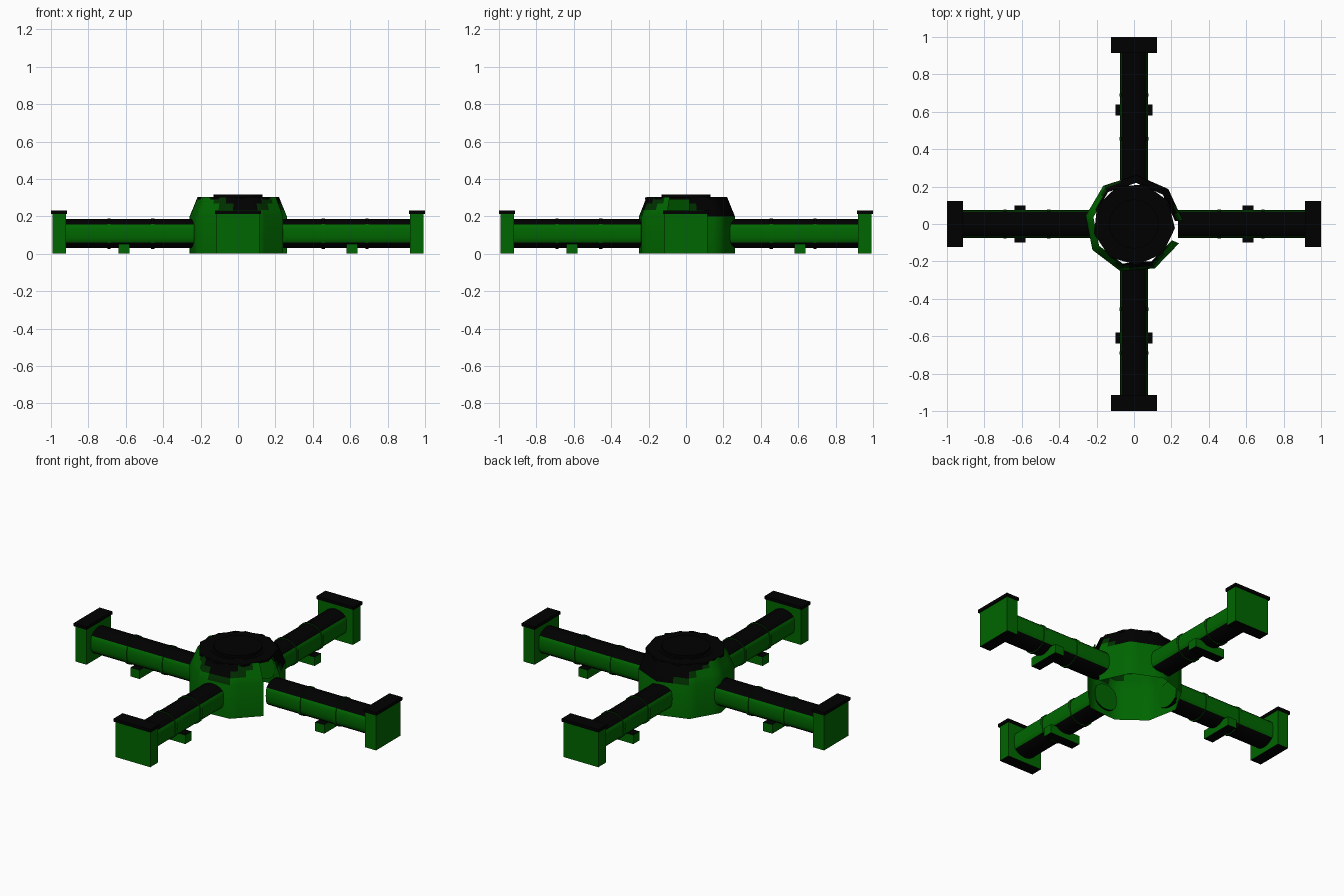
import bpy, bmesh, math
from mathutils import Matrix, Vector

if "Cube" in bpy.data.objects:
    bpy.data.objects.remove(bpy.data.objects["Cube"])


def material(name, colour):
    m = bpy.data.materials.new(name)
    m.diffuse_color = (*colour, 1)
    m.use_nodes = True
    m.node_tree.nodes["Principled BSDF"].inputs["Base Color"].default_value = m.diffuse_color
    return m


MATERIALS = [material("dark green", (0.0, 0.133, 0.0)),
             material("black", (0.0, 0.0, 0.0)),
             material("deep green", (0.0, 0.03, 0.0))]
GREEN, BLACK, DEEP = range(3)


def finish(name, bm, rule, turn=0, smooth=0):
    """Make an object; rule(face) gives the material number of each face."""
    bm.normal_update()
    for f in bm.faces:
        f.material_index = rule(f)
        f.smooth = smooth > 0
    bmesh.ops.rotate(bm, verts=bm.verts, cent=(0, 0, 0),
                     matrix=Matrix.Rotation(turn, 3, 'Z'))
    mesh = bpy.data.meshes.new(name)
    bm.to_mesh(mesh)
    bm.free()
    for m in MATERIALS:
        mesh.materials.append(m)
    ob = bpy.data.objects.new(name, mesh)
    bpy.context.collection.objects.link(ob)
    if smooth:
        bpy.ops.object.select_all(action='DESELECT')
        ob.select_set(True)
        bpy.context.view_layer.objects.active = ob
        bpy.ops.object.shade_smooth_by_angle(angle=math.radians(smooth))


def flat_facing(f):
    return BLACK if abs(f.normal.z) > 0.58 else GREEN


def all_black(f):
    return BLACK


def box(name, lo, hi, rule, turn):
    bm = bmesh.new()
    lo, hi = Vector(lo), Vector(hi)
    bmesh.ops.create_cube(bm, size=1, matrix=Matrix.Translation((lo + hi) / 2)
                          @ Matrix.Diagonal((*(hi - lo), 1)))
    finish(name, bm, rule, turn)


# Quarter of the rounded arm section, from the side to the top
QUARTER = [(0.074, 0), (0.073, 0.025), (0.067, 0.047),
           (0.05, 0.062), (0.027, 0.073), (0, 0.077)]
HALF = QUARTER + [(-y, z) for y, z in QUARTER[-2::-1]]
SECTION = HALF + [(y, -z) for y, z in HALF[-2:0:-1]]


def tube(name, x0, x1, scale, turn):
    bm = bmesh.new()
    a, b = [[bm.verts.new((x, y * scale, 0.108 + z * scale)) for y, z in SECTION]
            for x in (x0, x1)]
    n = len(SECTION)
    for k in range(n):
        bm.faces.new((a[k], b[k], b[(k + 1) % n], a[(k + 1) % n]))
    bm.faces.new(a)
    bm.faces.new(b)
    bmesh.ops.recalc_face_normals(bm, faces=bm.faces)
    finish(name, bm, flat_facing, turn, 38)


def disc(name, radius, z0, z1, sides, angle):
    bm = bmesh.new()
    matrix = (Matrix.Translation((0, 0, (z0 + z1) / 2))
              @ Matrix.Rotation(math.radians(angle), 4, 'Z'))
    bmesh.ops.create_cone(bm, cap_ends=True, segments=sides, radius1=radius,
                          radius2=radius, depth=z1 - z0, matrix=matrix)
    finish(name, bm, all_black)


# Four arms, each with collars, a foot and an end plate
for i in range(4):
    t = i * math.pi / 2
    tube(f"arm_{i}", 0.235, 0.93, 1, t)
    for j, x in enumerate((0.455, 0.69)):
        tube(f"arm_collar_{i}_{j}", x - 0.009, x + 0.009, 1.06, t)
    box(f"foot_{i}", (0.58, -0.1, 0), (0.64, 0.1, 0.053), flat_facing, t)
    box(f"end_plate_{i}", (0.92, -0.115, 0), (0.992, 0.115, 0.212), flat_facing, t)
    box(f"end_lid_{i}", (0.915, -0.122, 0.212), (1.0, 0.122, 0.23), all_black, t)

# Hub wall: open underneath, eight panels and one gap beside an arm,
# leaning inwards at the top; each panel is split into four columns
bm = bmesh.new()
corners = [math.radians(4 + 41.6 * k) for k in range(9)]
rings = []
for r, z in ((0.262, 0), (0.262, 0.2), (0.248, 0.234), (0.234, 0.268), (0.22, 0.303)):
    points = [Vector((r * math.cos(a), r * math.sin(a), z)) for a in corners]
    ring = [p.lerp(q, s / 4) for p, q in zip(points, points[1:]) for s in range(4)]
    rings.append([bm.verts.new(p) for p in ring + points[-1:]])
for low, high in zip(rings, rings[1:]):
    for k in range(len(low) - 1):
        bm.faces.new((low[k], low[k + 1], high[k + 1], high[k]))


def soot(f):
    """Ragged black patches on the sloped panels, widest at the top,
    with a deep green fringe."""
    c = f.calc_center_median()
    a = math.degrees(math.atan2(c.y, c.x)) % 360
    if c.z < 0.2:
        return GREEN
    row = 0 if c.z < 0.234 else 1 if c.z < 0.268 else 2
    # back patch, centred on 70 degrees
    reach = abs(a - 70)
    if reach < (40, 58, 85)[row]:
        return BLACK
    if reach < (55, 70, 95)[row]:
        return DEEP
    # front patch, centred on 280 degrees
    reach = abs(a - 280)
    if reach < (0, 15, 30)[row]:
        return BLACK
    if reach < (12, 32, 50)[row]:
        return DEEP
    return GREEN


finish("hub_wall", bm, soot, 0, 45)

# Roof of the hub with a raised round hatch
disc("hub_roof", 0.22, 0.29, 0.302, 9, 24)
disc("hatch_rim", 0.15, 0.3, 0.304, 24, 0)
disc("hatch", 0.132, 0.3, 0.318, 24, 0)
